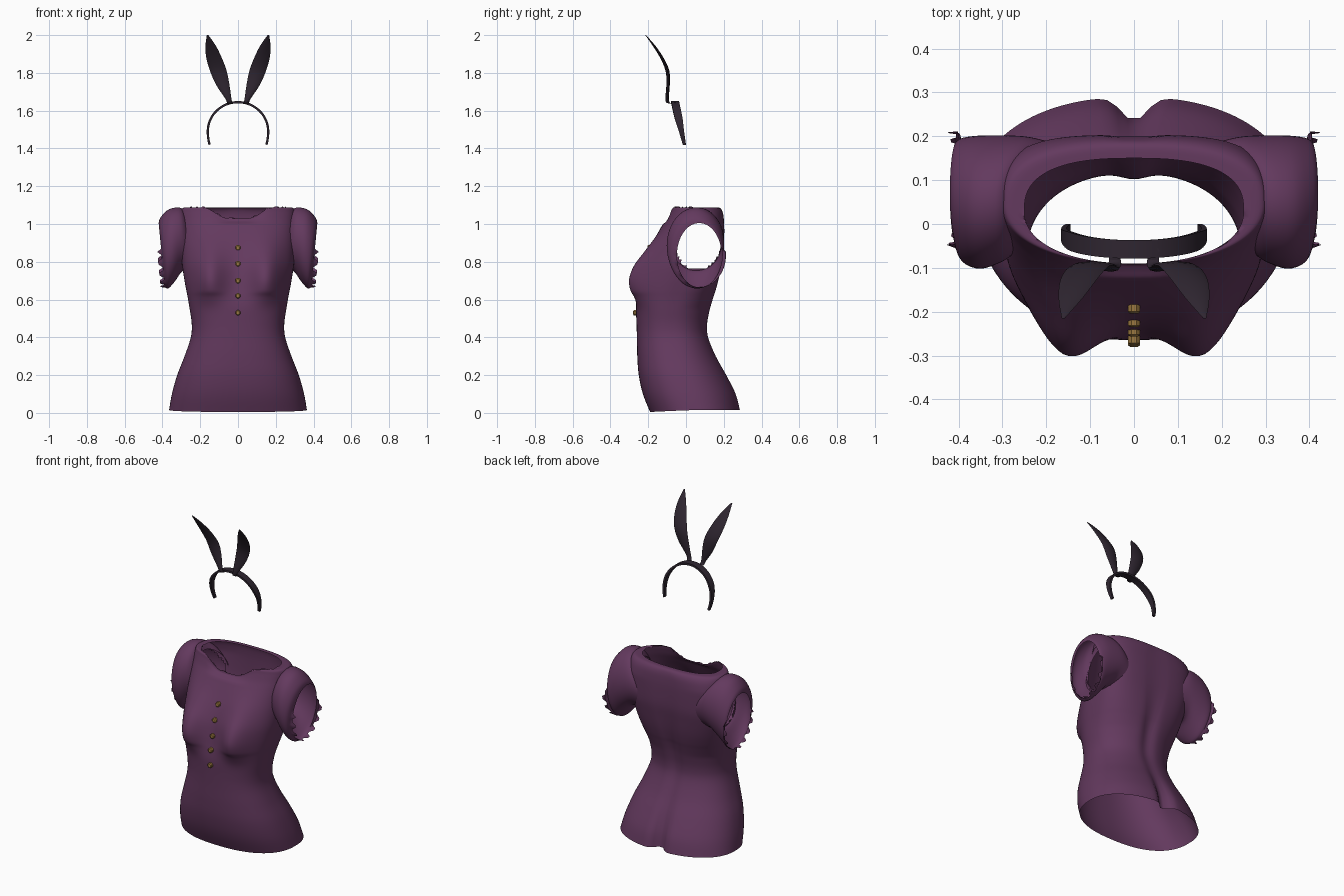
import bpy, bmesh, math, random
from math import sin, cos, pi, exp

if "Cube" in bpy.data.objects:
    bpy.data.objects.remove(bpy.data.objects["Cube"])

random.seed(4)


def material(name, rgb):
    m = bpy.data.materials.new(name)
    m.diffuse_color = (*rgb, 1)
    m.use_nodes = True
    m.node_tree.nodes["Principled BSDF"].inputs["Base Color"].default_value = m.diffuse_color
    return m


PURPLE = material("plum cloth", (0.125, 0.041, 0.112))
DARK = material("dark felt", (0.028, 0.019, 0.030))
GOLD = material("brass", (0.33, 0.19, 0.05))


def finish(name, bm, mat, angle=60):
    bmesh.ops.recalc_face_normals(bm, faces=bm.faces)
    me = bpy.data.meshes.new(name)
    bm.to_mesh(me)
    bm.free()
    me.materials.append(mat)
    ob = bpy.data.objects.new(name, me)
    bpy.context.collection.objects.link(ob)
    bpy.context.view_layer.objects.active = ob
    ob.select_set(True)
    bpy.ops.object.shade_smooth_by_angle(angle=math.radians(angle))
    ob.select_set(False)
    return ob


def loft(rings, caps=False):
    """Skin closed rings of equal point count."""
    bm = bmesh.new()
    vs = [[bm.verts.new(p) for p in r] for r in rings]
    n = len(rings[0])
    for a, b in zip(vs, vs[1:]):
        for i in range(n):
            j = (i + 1) % n
            bm.faces.new((a[i], a[j], b[j], b[i]))
    if caps:
        bm.faces.new(vs[0])
        bm.faces.new(vs[-1])
    return bm


def spline(rows, steps):
    """Catmull-Rom through rows of numbers."""
    out = []
    for i in range(len(rows) - 1):
        p = [rows[max(0, min(len(rows) - 1, i + k))] for k in (-1, 0, 1, 2)]
        for s in range(steps):
            t = s / steps
            out.append([0.5 * (2 * b + (c - a) * t + (2 * a - 5 * b + 4 * c - d) * t * t
                               + (3 * b - a - 3 * c + d) * t ** 3) for a, b, c, d in zip(*p)])
    return out + [list(rows[-1])]


def spow(v, e):
    return math.copysign(abs(v) ** e, v)


# Bodice: height, half width, front y, back y, bust swell, back groove
BODY = [
    (0.015, 0.365, -0.190, 0.290, 0, 0.055),
    (0.10, 0.350, -0.228, 0.268, 0, 0.045),
    (0.20, 0.322, -0.250, 0.218, 0, 0.025),
    (0.30, 0.283, -0.258, 0.162, 0, 0.012),
    (0.40, 0.250, -0.260, 0.122, 0, 0.012),
    (0.47, 0.245, -0.262, 0.117, 0, 0.015),
    (0.55, 0.256, -0.264, 0.132, 0.005, 0.018),
    (0.61, 0.266, -0.256, 0.148, 0.035, 0.018),
    (0.65, 0.274, -0.247, 0.160, 0.068, 0.016),
    (0.71, 0.285, -0.236, 0.175, 0.084, 0.014),
    (0.78, 0.295, -0.222, 0.188, 0.070, 0.012),
    (0.86, 0.300, -0.194, 0.200, 0.036, 0.010),
    (0.94, 0.302, -0.155, 0.203, 0.010, 0.008),
    (1.01, 0.303, -0.118, 0.202, 0, 0.006),
    (1.06, 0.303, -0.098, 0.196, 0, 0.004),
    (1.085, 0.292, -0.092, 0.180, 0, 0),
    (1.088, 0.250, -0.090, 0.150, 0, 0),
]
N = 112
profile = spline(BODY, 5)
rings = []
for k, (z, hw, yf, yb, bust, groove) in enumerate(profile):
    mid = (yf + yb) / 2
    up = max(0, min(1, (z - 0.55) / 0.3))
    neck = max(0, min(1, (z - 1.0) / 0.08))
    ring = []
    for i in range(N):
        a = 2 * pi * (i + 0.5) / N
        back = sin(a) > 0
        n = 2.2 + 1.3 * up - 0.9 * neck if back else 2.4 - 0.2 * neck
        x = hw * spow(cos(a), 2 / n)
        y = mid + (yb - yf) / 2 * spow(sin(a), 2 / n)
        zz = z
        if back:
            y -= groove * exp(-(x / 0.04) ** 2) * sin(a)
        else:
            y -= bust * exp(-((abs(x) - 0.155) / 0.085) ** 2)
            zz -= 0.060 * neck * exp(-(x / 0.13) ** 4)      # scooped neckline
            if z < 0.1:
                zz -= 0.012 * (-sin(a)) * (0.1 - z) / 0.1   # hem dips in front
            if k == len(profile) - 1:
                zz += random.choice((-0.008, 0.006)) * (i // 3 % 2)
        ring.append((x, y, zz))
    rings.append(ring)
bm = loft(rings)
holes = []
for f in bm.faces:                                          # arm holes
    c = f.calc_center_median()
    if abs(c.x) > 0.15 and math.hypot((c.y - 0.06) / 0.115, (c.z - 0.9) / 0.13) < 1.08:
        holes.append(f)
bmesh.ops.delete(bm, geom=holes, context='FACES')
finish("bodice", bm, PURPLE)

# Sleeves: x top, x bottom, centre y, y radius, z top, z bottom, pull-in at back
SLEEVE = [
    (0.270, 0.280, 0.060, 0.128, 1.040, 0.755, 0.080),
    (0.302, 0.300, 0.057, 0.143, 1.085, 0.745, 0.050),
    (0.365, 0.335, 0.050, 0.152, 1.078, 0.695, 0.010),
    (0.410, 0.368, 0.055, 0.142, 1.035, 0.660, 0.000),
    (0.420, 0.388, 0.070, 0.118, 1.005, 0.665, 0.000),
]
M = 64
for side, label in ((1, "left"), (-1, "right")):
    rings = []
    prof = spline(SLEEVE, 4)
    for k, (xt, xb, cy, ry, zt, zb, pull) in enumerate(prof):
        ring = []
        for i in range(M):
            a = 2 * pi * i / M
            t = (1 + sin(a)) / 2
            x = xb + (xt - xb) * t - pull * max(0, cos(a)) ** 2
            y, z = cy + ry * cos(a), (zt + zb) / 2 + (zt - zb) / 2 * sin(a)
            if k >= len(prof) - 2 and sin(a) < 0.15:        # ragged cuff
                if i // 2 % 2:
                    x += 0.022 if k == len(prof) - 1 else 0.004
                y += 0.022 * max(0, cos(a))
            ring.append((side * x, y, z))
        rings.append(ring)
    finish(label + "_sleeve", loft(rings), PURPLE)

# Buttons down the front
for i, (y, z) in enumerate(((-0.196, 0.875), (-0.227, 0.79), (-0.248, 0.70),
                            (-0.267, 0.62), (-0.272, 0.53))):
    rings = [[(r * cos(pi / 4 * j + pi / 8), y + d, z + r * sin(pi / 4 * j + pi / 8))
              for j in range(8)] for r, d in ((0.015, 0.012), (0.015, -0.004), (0.010, -0.008))]
    finish("button_%d" % (i + 1), loft(rings, True), GOLD, 30)

# Headband: flat tapering strip bent into an arch
rings = []
for i in range(41):
    a = -0.35 + (pi + 0.7) * i / 40
    s = sin(a)
    z = 1.49 + (0.155 if s > 0 else 0.205) * s
    y = -0.058 + (1.645 - z) * 0.22
    w = 0.008 + 0.013 * min(1, (s + 0.35) / 0.8)
    rings.append([(0.160 * cos(a) + o * cos(a), y + e * w, z + o * s)
                  for o, e in ((-0.006, -1), (0.006, -1), (0.006, 1), (-0.006, 1))])
finish("headband", loft(rings, True), DARK, 40)

# Ears: outer x, inner x, y, z, half thickness
EAR = [
    (0.058, 0.032, -0.060, 1.642, 0.008),
    (0.058, 0.030, -0.092, 1.640, 0.009),
    (0.068, 0.035, -0.100, 1.665, 0.009),
    (0.115, 0.045, -0.095, 1.735, 0.009),
    (0.148, 0.060, -0.098, 1.810, 0.010),
    (0.168, 0.086, -0.128, 1.880, 0.009),
    (0.172, 0.118, -0.170, 1.945, 0.007),
    (0.165, 0.157, -0.214, 2.000, 0.002),
]
for side, label in ((1, "left"), (-1, "right")):
    rings = []
    for xo, xi, y, z, h in spline(EAR, 3):
        c, r = (xo + xi) / 2, (xo - xi) / 2
        rings.append([(side * (c + r * cos(pi * j / 4)), y + h * sin(pi * j / 4), z)
                      for j in range(8)])
    finish(label + "_ear", loft(rings, True), DARK)
